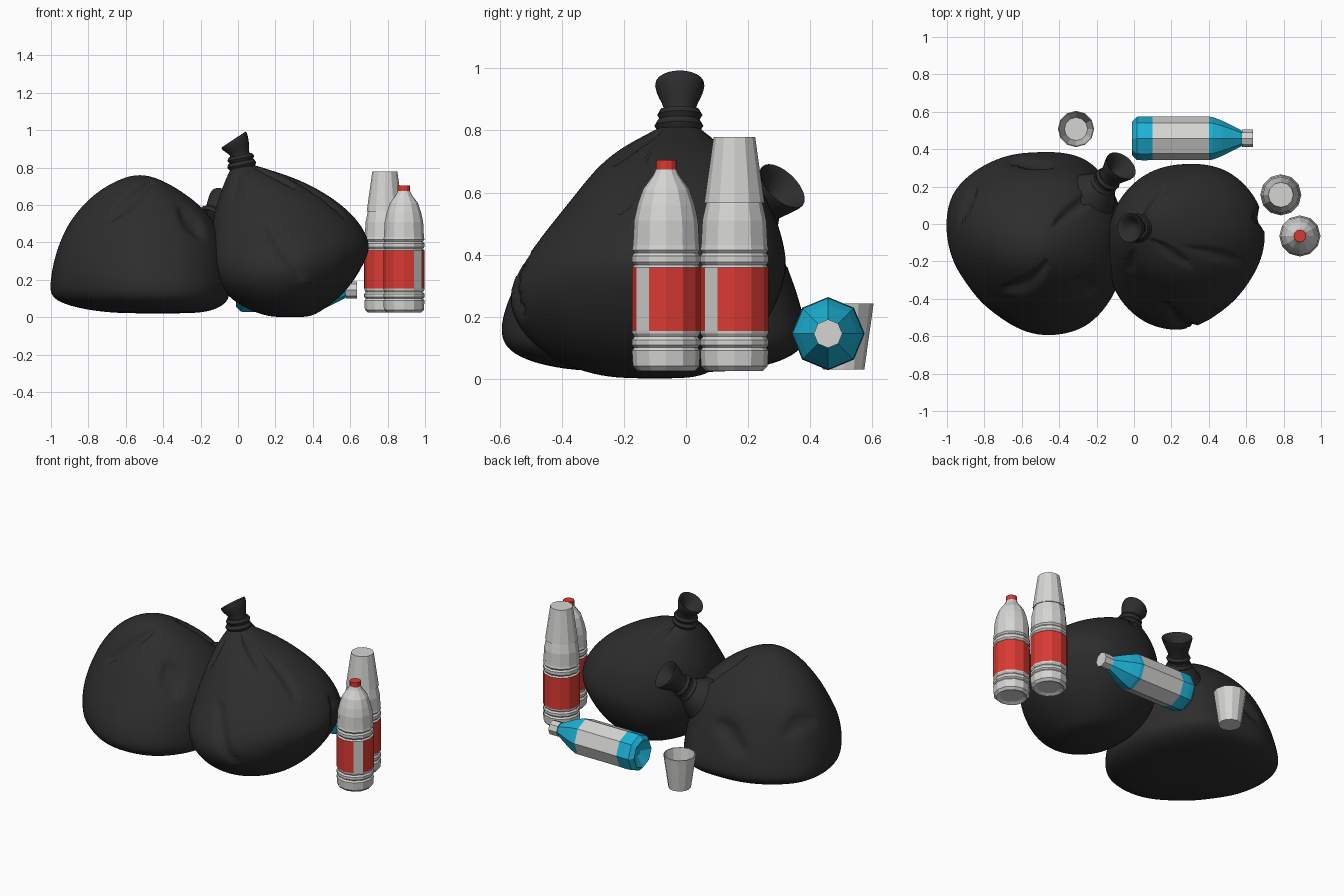
import bpy, bmesh, math
from mathutils import Vector


def material(name, rgb):
    m = bpy.data.materials.new(name)
    m.diffuse_color = (*rgb, 1)
    return m


BLACK = material("black_plastic", (0.026, 0.026, 0.026))
GREY = material("light_grey_plastic", (0.66, 0.66, 0.65))
RED = material("red", (0.70, 0.042, 0.033))
BLUE = material("blue_plastic", (0.012, 0.45, 0.68))


def loft(name, rings, sides, mats, colour=None, loc=(0, 0, 0), rot=(0, 0, 0), plan=None):
    """Skin rings (centre, u, v) into a capped tube; colour(band, side) gives the slot.
    plan(angle, t) scales the radius, t running 0..1 from first ring to last."""
    bm = bmesh.new()
    loops = []
    angs = [2 * math.pi * j / sides for j in range(sides)]
    for i, (c, u, v) in enumerate(rings):
        t = i / (len(rings) - 1)
        loops.append([bm.verts.new(Vector(c) + (Vector(u) * math.cos(a) + Vector(v) * math.sin(a))
                                   * (plan(a, t) if plan else 1)) for a in angs])
    for i, (a, b) in enumerate(zip(loops, loops[1:])):
        for j in range(sides):
            k = (j + 1) % sides
            f = bm.faces.new((a[j], a[k], b[k], b[j]))
            f.material_index = colour(i, j) if colour else 0
    for i, f in ((0, bm.faces.new(loops[0][::-1])), (len(rings) - 2, bm.faces.new(loops[-1]))):
        f.material_index = colour(i, 0) if colour else 0
    bmesh.ops.recalc_face_normals(bm, faces=bm.faces)
    me = bpy.data.meshes.new(name)
    bm.to_mesh(me)
    bm.free()
    for m in mats:
        me.materials.append(m)
    ob = bpy.data.objects.new(name, me)
    ob.location, ob.rotation_euler = loc, rot
    bpy.context.collection.objects.link(ob)
    return ob


def lathe(name, profile, sides, mats, colour=None, **kw):
    return loft(name, [((0, 0, h), (r, 0, 0), (0, r, 0)) for r, h in profile], sides, mats, colour, **kw)


def smooth(ob, levels):
    bpy.ops.object.select_all(action='DESELECT')
    bpy.context.view_layer.objects.active = ob
    ob.select_set(True)
    ob.modifiers.new("round", 'SUBSURF').levels = levels
    bpy.ops.object.modifier_apply(modifier="round")
    bpy.ops.object.shade_smooth_by_angle(angle=math.radians(35))


def oriented(path):
    """Rings from (centre, axis, radius)."""
    out = []
    for c, axis, r in path:
        q = Vector(axis).to_track_quat('Z', 'Y').to_matrix()
        out.append((c, q @ Vector((r, 0, 0)), q @ Vector((0, r, 0))))
    return out


FRONT, TOP, RIGHT = Vector((0, -1, 0)), Vector((0, 0, 1)), Vector((1, 0, 0))


def dent(ob, facing, a, b, width, depth=0.028):
    """Press an almond-shaped fold into the side that looks along 'facing'."""
    a, b = Vector(a), Vector(b)
    ab = b - a
    moves = []
    for v in ob.data.vertices:
        n = v.normal.copy()
        if n.dot(facing) < 0.15:
            continue
        p = v.co - facing * v.co.dot(facing)
        t = max(0, min(1, (p - a).dot(ab) / ab.length_squared))
        w = width * (0.35 + 0.65 * math.sin(math.pi * t))
        d = (p - a - ab * t).length / w
        if d < 1:
            moves.append((v, n * depth * (1 - d * d)))
    for v, m in moves:
        v.co -= m


def bag_body(name, slices, lobes, dents):
    """Bag from horizontal slices (z, x0, x1, y0, y1); lobes scale the plan every 30 degrees."""
    g = 1.016

    def plan(a, t):
        s = a / (math.pi / 6)
        i = int(s + 1e-6)
        f = lobes[i % 12] + (lobes[(i + 1) % 12] - lobes[i % 12]) * (s - i)
        return 1 + (f - 1) * min(1, 1.5 * (1 - t))

    rings = [(((x0 + x1) / 2, (y0 + y1) / 2, z), ((x1 - x0) / 2 * g, 0, 0), (0, (y1 - y0) / 2 * g, 0))
             for z, x0, x1, y0, y1 in slices]
    ob = loft(name, rings, 24, [BLACK], plan=plan)
    smooth(ob, 2)
    for d in dents:
        dent(ob, *d)


def tie(name, centre, axis, major, minor):
    bpy.ops.mesh.primitive_torus_add(location=centre, major_radius=major, minor_radius=minor,
                                     major_segments=16, minor_segments=6,
                                     rotation=Vector(axis).to_track_quat('Z', 'Y').to_euler())
    ob = bpy.context.object
    ob.name = name
    ob.data.materials.append(BLACK)
    bpy.ops.object.shade_smooth_by_angle(angle=math.radians(50))


# Upright bag: body, neck with open mouth, tie
bag_body("upright_bag", [
    (0.0, 0.20, 0.36, -0.20, 0.0), (0.012, 0.13, 0.41, -0.30, 0.06), (0.05, 0.03, 0.47, -0.41, 0.13),
    (0.11, -0.06, 0.55, -0.50, 0.20), (0.20, -0.125, 0.625, -0.57, 0.27), (0.29, -0.15, 0.675, -0.575, 0.31),
    (0.37, -0.15, 0.71, -0.535, 0.325), (0.45, -0.145, 0.685, -0.475, 0.31), (0.53, -0.135, 0.63, -0.41, 0.285),
    (0.61, -0.115, 0.545, -0.345, 0.24), (0.69, -0.085, 0.42, -0.28, 0.18), (0.75, -0.06, 0.29, -0.20, 0.12),
    (0.79, -0.04, 0.16, -0.12, 0.065), (0.82, -0.02, 0.07, -0.07, 0.03)],
    [0.985, 1.05, 1.06, 0.99, 1.0, 0.98, 0.97, 1.03, 1.02, 0.98, 0.90, 0.90],
    [(FRONT, (0.16, 0, 0.50), (0.34, 0, 0.22), 0.045),
     (FRONT, (0.0, 0, 0.76), (-0.03, 0, 0.62), 0.025, 0.015),
     (RIGHT, (0, -0.20, 0.55), (0, -0.13, 0.73), 0.03, 0.018),
     (TOP, (0.06, 0.05, 0), (0.17, 0.20, 0), 0.03, 0.02),
     (TOP, (0.10, -0.09, 0), (0.30, -0.22, 0), 0.035, 0.02),
     (RIGHT, (0, 0.02, 0.25), (0, 0.03, 0.48), 0.06, 0.03)])
up = (-0.2, 0, 1)
neck = loft("upright_bag_neck", oriented([
    ((0.035, -0.025, 0.76), (0, 0, 1), 0.12), ((0.025, -0.025, 0.80), up, 0.075),
    ((0.015, -0.02, 0.84), up, 0.06), ((0.01, -0.02, 0.875), up, 0.05),
    ((-0.005, -0.02, 0.91), (-0.4, 0, 1), 0.074), ((-0.022, -0.02, 0.948), (-0.55, 0, 0.83), 0.086),
    ((-0.026, -0.02, 0.956), (-0.55, 0, 0.83), 0.08), ((-0.01, -0.02, 0.925), (-0.5, 0, 0.83), 0.05),
    ((0.0, -0.02, 0.89), up, 0.02)]), 12, [BLACK])
smooth(neck, 1)
tie("upright_bag_lower_tie", (0.02, -0.023, 0.815), up, 0.057, 0.022)
tie("upright_bag_upper_tie", (0.015, -0.02, 0.85), up, 0.053, 0.02)

# Slumped bag: body leaning to the front, neck to the back right, tie
bag_body("slumped_bag", [
    (0.02, -0.60, -0.25, -0.25, 0.10), (0.03, -0.74, -0.15, -0.40, 0.20), (0.055, -0.88, -0.08, -0.51, 0.30),
    (0.09, -0.97, -0.04, -0.575, 0.36), (0.13, -1.0, -0.03, -0.60, 0.38), (0.19, -1.0, -0.035, -0.60, 0.375),
    (0.30, -0.985, -0.05, -0.56, 0.345), (0.42, -0.945, -0.07, -0.48, 0.30), (0.51, -0.90, -0.12, -0.42, 0.265),
    (0.60, -0.83, -0.20, -0.35, 0.19), (0.68, -0.74, -0.31, -0.28, 0.09), (0.735, -0.64, -0.41, -0.21, 0.0),
    (0.76, -0.56, -0.49, -0.14, -0.07)],
    [0.96, 1.0, 1.08, 1.0, 1.04, 1.10, 0.98, 0.865, 0.87, 0.98, 1.04, 0.99],
    [(FRONT, (-0.68, 0, 0.53), (-0.47, 0, 0.72), 0.04),
     (FRONT, (-0.30, 0, 0.58), (-0.20, 0, 0.44), 0.055),
     (TOP, (-0.42, 0.0, 0), (-0.21, 0.17, 0), 0.04),
     (TOP, (-0.66, 0.34, 0), (-0.44, 0.31, 0), 0.03),
     (TOP, (-0.93, 0.02, 0), (-0.85, 0.20, 0), 0.03, 0.02)])
lean = (0.5, 0.6, 0.62)
neck = loft("slumped_bag_neck", oriented([
    ((-0.28, 0.09, 0.39), lean, 0.20), ((-0.20, 0.18, 0.475), lean, 0.125),
    ((-0.16, 0.22, 0.515), lean, 0.065), ((-0.135, 0.245, 0.545), lean, 0.052),
    ((-0.10, 0.28, 0.585), lean, 0.078), ((-0.07, 0.31, 0.62), lean, 0.098),
    ((-0.066, 0.314, 0.624), lean, 0.094), ((-0.09, 0.29, 0.595), lean, 0.055),
    ((-0.125, 0.255, 0.555), lean, 0.02)]), 12, [BLACK])
smooth(neck, 1)
tie("slumped_bag_lower_tie", (-0.165, 0.215, 0.51), lean, 0.057, 0.022)
tie("slumped_bag_upper_tie", (-0.14, 0.24, 0.54), lean, 0.053, 0.02)

# Standing bottles: ribbed 12-sided body with a red label band and one plain label face
body = [(0.07, 0.035), (0.092, 0.025), (0.107, 0.04), (0.110, 0.09), (0.102, 0.10), (0.110, 0.108),
        (0.110, 0.125), (0.102, 0.135), (0.109, 0.145), (0.110, 0.153), (0.110, 0.358), (0.102, 0.366),
        (0.110, 0.376), (0.110, 0.395), (0.102, 0.405), (0.110, 0.415), (0.107, 0.43), (0.103, 0.51),
        (0.092, 0.56), (0.075, 0.61), (0.042, 0.655), (0.033, 0.675)]
LABEL, STRIPE_SIDE = 9, 10
for name, x, y in (("front_bottle", 0.887, -0.064), ("rear_bottle", 0.785, 0.156)):
    lathe(name, body, 12, [GREY, RED], lambda i, j: int(i == LABEL and j != STRIPE_SIDE), loc=(x, y, 0))
    lathe(name + "_cap", [(0.033, 0.673), (0.033, 0.705)], 12, [RED], loc=(x, y, 0))

# Cups: one upside down on the rear bottle, one standing behind the bags
cup = [(0.067, 0), (0.097, 0.213), (0.092, 0.213), (0.062, 0.012)]
lathe("upturned_cup", cup, 12, [GREY], loc=(0.785, 0.156, 0.779), rot=(math.pi, 0, 0))
lathe("standing_cup", cup, 12, [GREY], loc=(-0.31, 0.508, 0.03))

# Lying bottle: 8-sided, blue ends and a grey middle band and cap
lying = [(0.025, 0.035), (0.09, 0.0), (0.115, 0.025), (0.118, 0.06), (0.116, 0.11), (0.116, 0.41),
         (0.114, 0.43), (0.095, 0.48), (0.045, 0.58), (0.036, 0.592)]
pose = dict(loc=(-0.01, 0.458, 0.145), rot=(0, math.pi / 2, 0))
lathe("lying_bottle", lying, 8, [BLUE, GREY], lambda i, j: int(i == 4), **pose)
lathe("lying_bottle_cap", [(0.046, 0.588), (0.046, 0.647)], 8, [GREY], **pose)
